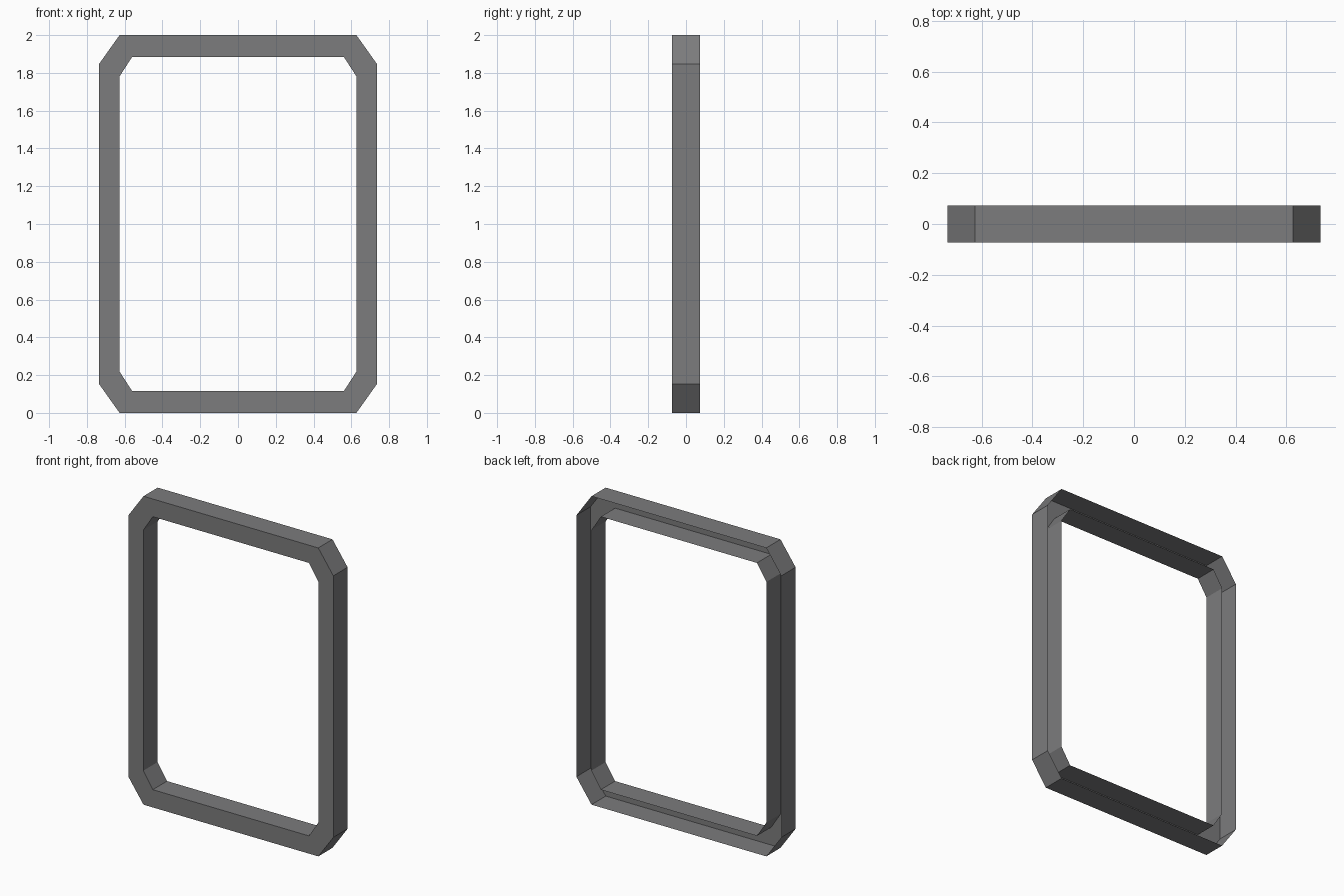
import bpy
import bmesh

cube = bpy.data.objects.get("Cube")
if cube:
    bpy.data.objects.remove(cube, do_unlink=True)

GREY = (0.2, 0.2, 0.205, 1.0)
HALF_DEPTH = 0.073
CENTRE_Z = 1.0

grey = bpy.data.materials.new("dark grey")
grey.use_nodes = True
grey.diffuse_color = GREY
grey.node_tree.nodes["Principled BSDF"].inputs["Base Color"].default_value = GREY


def octagon(half_w, half_h, corner_x, corner_z):
    """Rectangle with cut corners, as (x, z) points around the centre."""
    quarter = [(half_w, corner_z), (corner_x, half_h)]
    points = []
    for sx, sz in ((1, 1), (-1, 1), (-1, -1), (1, -1)):
        corner = [(sx * x, sz * z) for x, z in quarter]
        points += corner if sx * sz > 0 else corner[::-1]
    return points


def ring(bm, points, y):
    return [bm.verts.new((x, y, CENTRE_Z + z)) for x, z in points]


def bridge(bm, a, b):
    n = len(a)
    for i in range(n):
        j = (i + 1) % n
        bm.faces.new((a[i], a[j], b[j], b[i]))


outer = octagon(0.735, 1.0, 0.627, 0.848)
inner = octagon(0.628, 0.885, 0.56, 0.78)

# Frame: outer rim, flat front and inner rim, forming a channel open at the back
bm = bmesh.new()
loops = [ring(bm, outer, HALF_DEPTH), ring(bm, outer, -HALF_DEPTH),
         ring(bm, inner, -HALF_DEPTH), ring(bm, inner, HALF_DEPTH)]
for a, b in zip(loops, loops[1:]):
    bridge(bm, a, b)

# Point the front faces forward, and the rims along with them
bm.normal_update()
front = next(f for f in bm.faces if all(v.co.y < 0 for v in f.verts))
if front.normal.y > 0:
    bmesh.ops.reverse_faces(bm, faces=bm.faces[:])

mesh = bpy.data.meshes.new("frame")
bm.to_mesh(mesh)
bm.free()
mesh.materials.append(grey)
frame = bpy.data.objects.new("frame", mesh)
bpy.context.collection.objects.link(frame)
